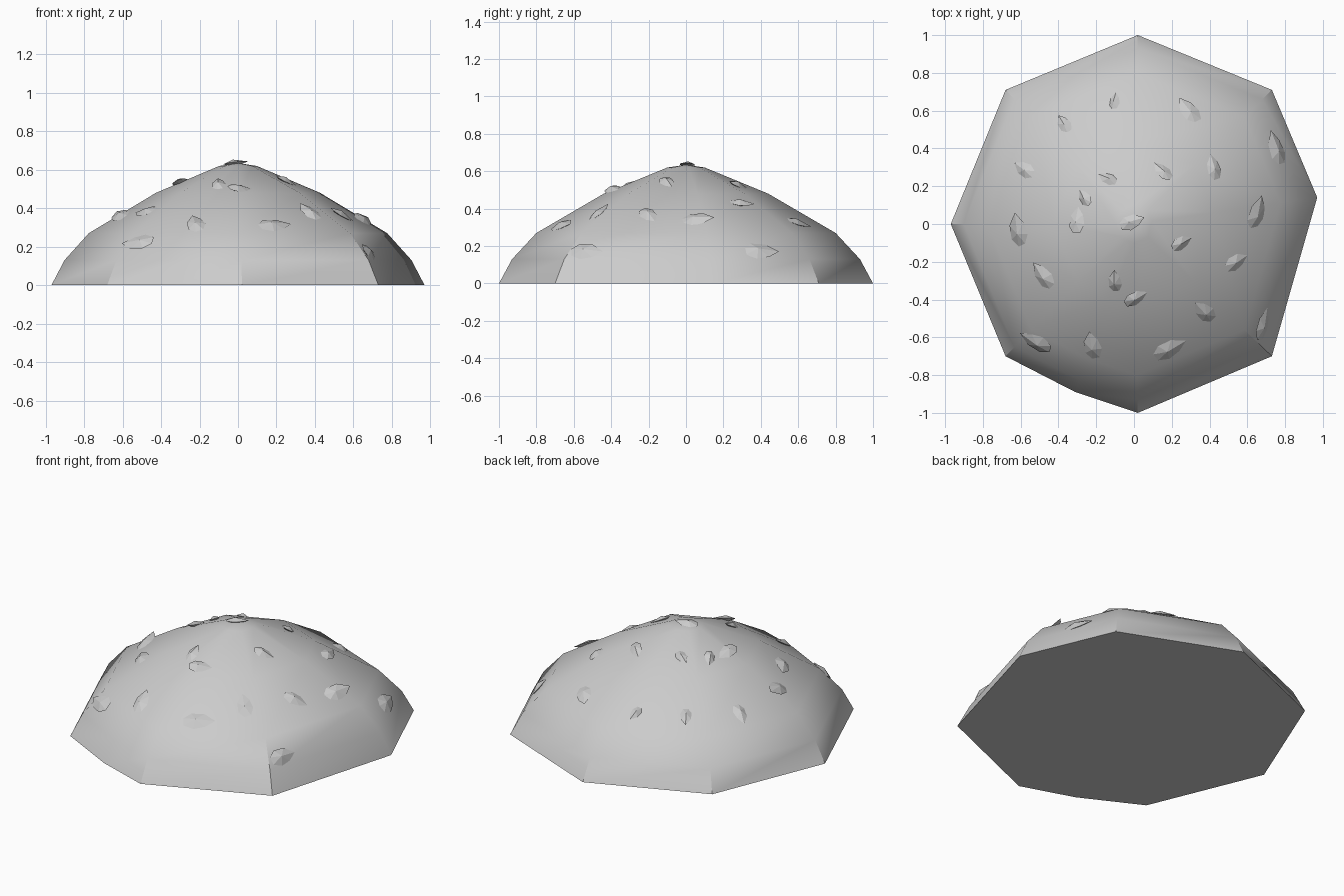
import bpy, bmesh, math, random
from mathutils import Vector, Matrix
from mathutils.bvhtree import BVHTree

random.seed(4)
cube = bpy.data.objects.get("Cube")
if cube:
    bpy.data.objects.remove(cube, do_unlink=True)

# One pale grey for everything
grey = bpy.data.materials.new("pale_grey")
grey.use_nodes = True
grey.diffuse_color = (0.6, 0.6, 0.6, 1)
grey.node_tree.nodes["Principled BSDF"].inputs["Base Color"].default_value = grey.diffuse_color


def finish(bm, name):
    bmesh.ops.recalc_face_normals(bm, faces=bm.faces)
    mesh = bpy.data.meshes.new(name)
    bm.to_mesh(mesh)
    obj = bpy.data.objects.new(name, mesh)
    bpy.context.collection.objects.link(obj)
    mesh.materials.append(grey)
    return obj


# Mound: slightly irregular outline, shrunk upward ring by ring
outline = [(.02, 1), (-.68, .71), (-.97, 0), (-.68, -.7), (-.31, -.89),
           (.02, -1), (.73, -.7), (.97, .14), (.73, .71)]
profile = [(1, 0), (.93, .13), (.8, .27), (.44, .48), (.1, .62)]
bm = bmesh.new()
rings = [[bm.verts.new((x * s, y * s, z)) for x, y in outline] for s, z in profile]
n = len(outline)
for low, high in zip(rings, rings[1:]):
    for i in range(n):
        j = (i + 1) % n
        bm.faces.new((low[i], low[j], high[j], high[i]))
peak = bm.verts.new((0, 0, .635))
for i in range(n):
    bm.faces.new((rings[-1][i], rings[-1][(i + 1) % n], peak))
bm.faces.new(rings[0])
mound = finish(bm, "mound")
tree = BVHTree.FromBMesh(bm)
bm.free()
bpy.context.view_layer.objects.active = mound
mound.select_set(True)
bpy.ops.object.shade_smooth_by_angle(angle=math.radians(35))
mound.select_set(False)

# Flakes: x, y, length, heading of the pointed end in degrees
flakes = [
    (.29, .6, .17, 120), (.75, .4, .2, 105), (.42, .3, .14, 100), (.15, .28, .13, 130),
    (-.14, .24, .11, 150), (-.58, .29, .14, 150), (-.37, .53, .12, 120), (-.26, .14, .11, 130),
    (-.3, .02, .15, 90), (-.61, -.03, .19, 95), (-.01, .01, .14, 20), (.25, -.1, .13, 20),
    (.65, .06, .19, 80), (.54, -.2, .15, 20), (-.48, -.27, .17, 130), (-.1, -.3, .13, 90),
    (.01, -.39, .14, 25), (.37, -.46, .16, 130), (.68, -.53, .18, 75), (-.52, -.62, .19, 155),
    (-.22, -.64, .17, 95), (.19, -.66, .19, 30), (-.1, .65, .1, 90)]
rim = [(.5, 0), (.15, .25), (-.25, .27), (-.48, .1), (-.45, -.15), (-.15, -.28), (.2, -.2)]


def flake(index, x, y, length, heading):
    spot, normal, _, _ = tree.ray_cast(Vector((x, y, 2)), Vector((0, 0, -1)))
    if normal.z < 0:
        normal = -normal
    a = math.radians(heading)
    ahead = Vector((math.cos(a), math.sin(a), 0))
    ahead = (ahead - normal * ahead.dot(normal)).normalized()
    side = normal.cross(ahead)
    frame = Matrix((ahead, side, normal)).transposed().to_4x4()
    tilt = Matrix.Rotation(random.uniform(-.12, .12), 4, 'X') @ Matrix.Rotation(random.uniform(-.1, .1), 4, 'Y')
    bm = bmesh.new()
    edge = [bm.verts.new((u * length, v * length, .004)) for u, v in rim]
    top = bm.verts.new((-.1 * length, .02 * length, .022))
    base = bm.verts.new((-.1 * length, 0, -.015))
    for i, v in enumerate(edge):
        w = edge[(i + 1) % len(edge)]
        bm.faces.new((v, w, top))
        bm.faces.new((w, v, base))
    bm.transform(Matrix.Translation(spot) @ frame @ tilt)
    finish(bm, f"flake_{index + 1}")
    bm.free()


for index, data in enumerate(flakes):
    flake(index, *data)
